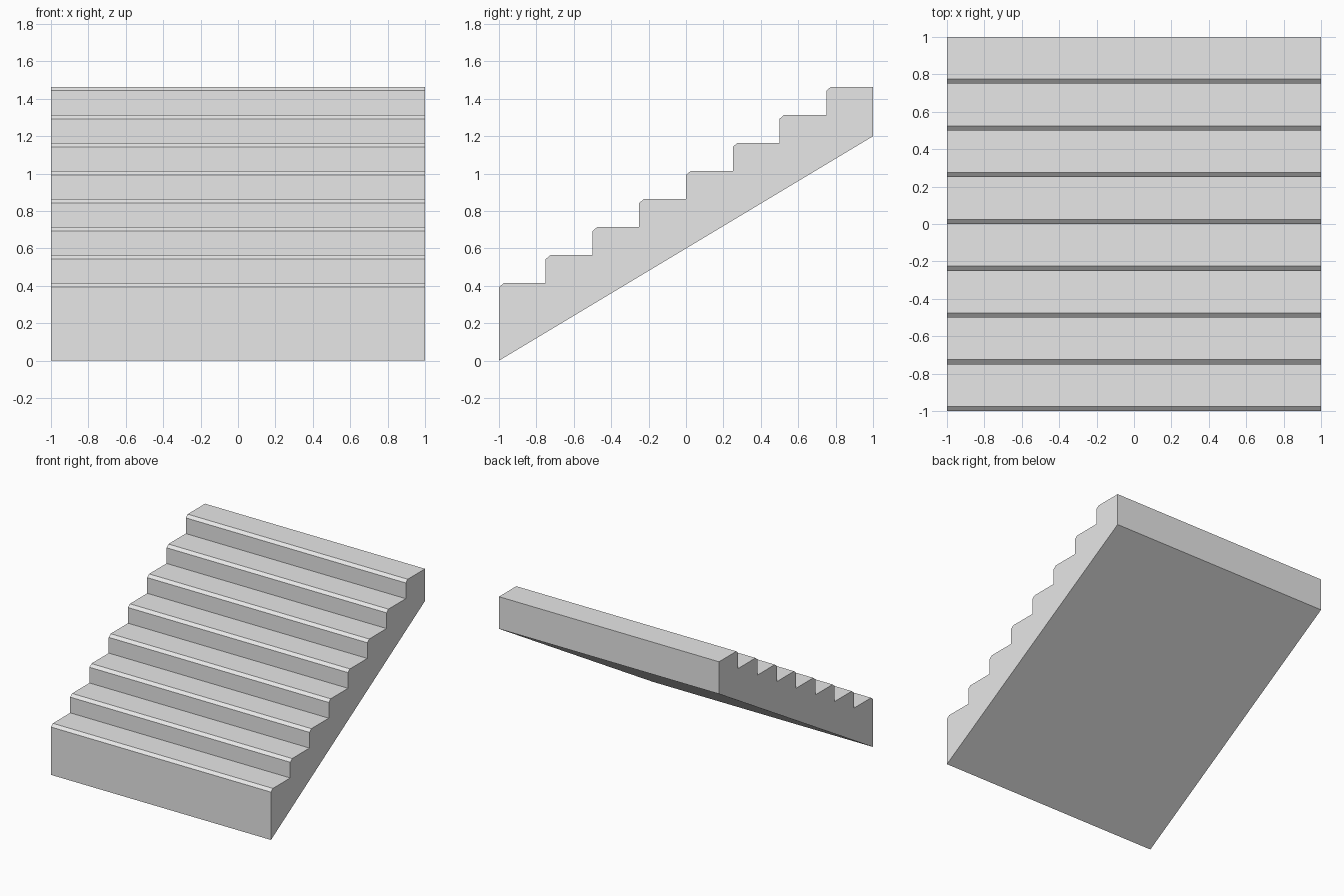
import bpy
import bmesh
from mathutils import Vector

default = bpy.data.objects.get("Cube")
if default:
    bpy.data.objects.remove(default, do_unlink=True)

# Stone colour
stone = bpy.data.materials.new("grey_stone")
stone.use_nodes = True
colour = (0.8, 0.8, 0.8, 1.0)
stone.diffuse_color = colour
stone.node_tree.nodes["Principled BSDF"].inputs["Base Color"].default_value = colour

STEPS, TREAD, RISE = 8, 0.25, 0.15
FIRST_TOP, BACK_BOTTOM = 0.414, 1.2
BEVEL_Y, BEVEL_Z = 0.025, 0.021

# Side profile: sloping underside, then risers with bevelled nosings and treads
profile = [(1, BACK_BOTTOM), (-1, 0)]
for i in range(STEPS):
    y, top = -1 + i * TREAD, FIRST_TOP + i * RISE
    if i:
        profile.append((y, top - RISE))
    profile += [(y, top - BEVEL_Z), (y + BEVEL_Y, top)]
profile.append((1, FIRST_TOP + (STEPS - 1) * RISE))

# Extrude the profile across the full width
bm = bmesh.new()
side = bm.faces.new([bm.verts.new((-1, y, z)) for y, z in profile])
result = bmesh.ops.extrude_face_region(bm, geom=[side], use_keep_orig=True)
moved = [v for v in result["geom"] if isinstance(v, bmesh.types.BMVert)]
bmesh.ops.translate(bm, verts=moved, vec=Vector((2, 0, 0)))
bmesh.ops.recalc_face_normals(bm, faces=bm.faces)

mesh = bpy.data.meshes.new("stair_flight")
bm.to_mesh(mesh)
bm.free()
mesh.materials.append(stone)
stairs = bpy.data.objects.new("stair_flight", mesh)
bpy.context.collection.objects.link(stairs)
